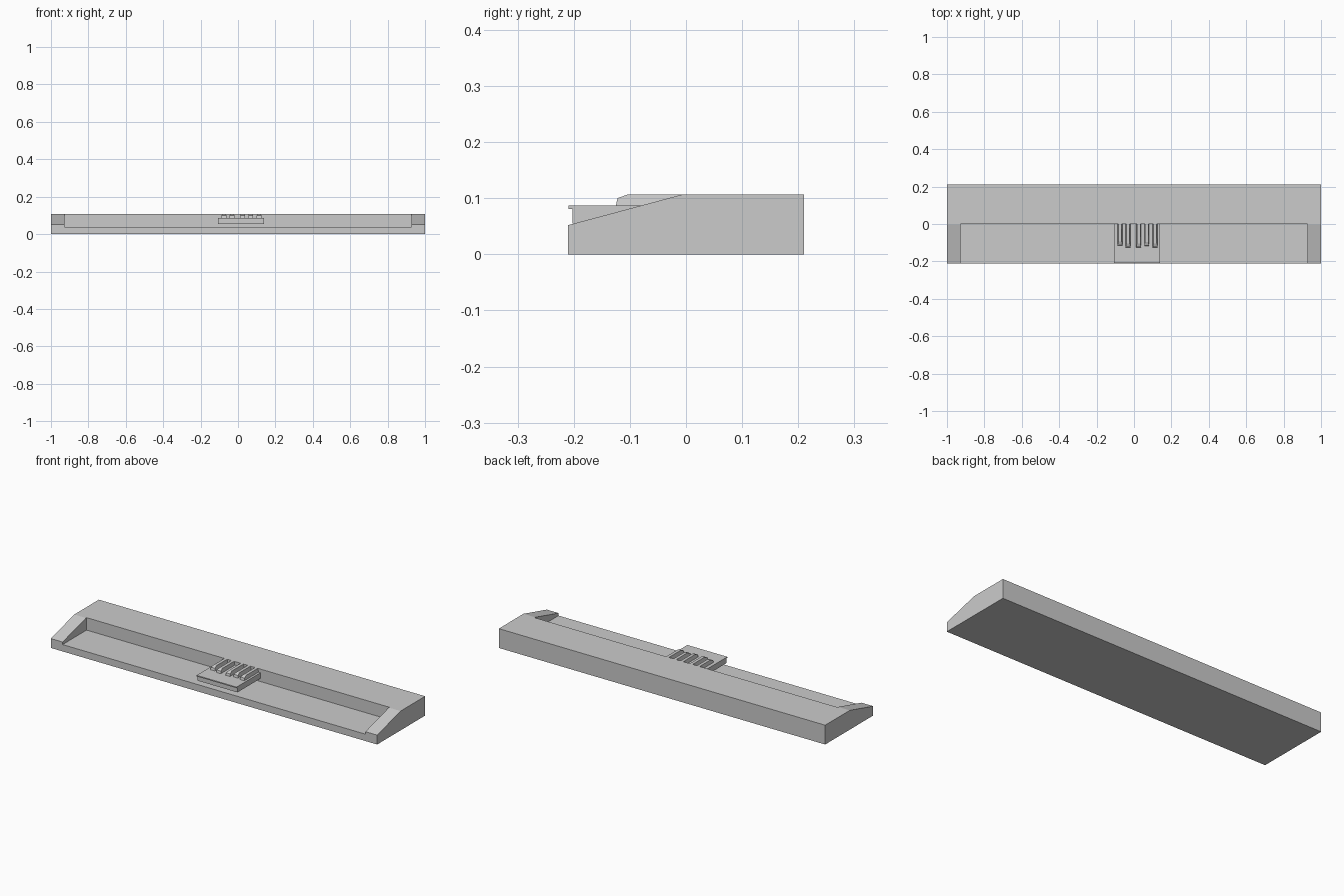
import bpy, bmesh

if "Cube" in bpy.data.objects:
    bpy.data.objects.remove(bpy.data.objects["Cube"])


def extrude_x(name, profile, x0, x1):
    """Extrude a (y, z) outline along x into a closed solid."""
    bm = bmesh.new()
    face = bm.faces.new([bm.verts.new((x0, y, z)) for y, z in profile])
    ext = bmesh.ops.extrude_face_region(bm, geom=[face])
    moved = [v for v in ext["geom"] if isinstance(v, bmesh.types.BMVert)]
    bmesh.ops.translate(bm, verts=moved, vec=(x1 - x0, 0, 0))
    bmesh.ops.recalc_face_normals(bm, faces=bm.faces)
    mesh = bpy.data.meshes.new(name)
    bm.to_mesh(mesh)
    bm.free()
    obj = bpy.data.objects.new(name, mesh)
    bpy.context.collection.objects.link(obj)
    return obj


# Long body with sloped front
body = extrude_x("body", [(-0.21, 0), (0.21, 0), (0.21, 0.107),
                          (-0.005, 0.107), (-0.21, 0.052)], -1, 1)

# Open tray cut between the two sloped end cheeks
cutter = extrude_x("tray_cutter", [(-0.3, 0.038), (0, 0.038),
                                   (0, 0.2), (-0.3, 0.2)], -0.928, 0.928)
cut = body.modifiers.new("tray", "BOOLEAN")
cut.operation = "DIFFERENCE"
cut.solver = "EXACT"
cut.object = cutter
bpy.context.view_layer.objects.active = body
bpy.ops.object.modifier_apply(modifier=cut.name)
bpy.data.objects.remove(cutter)

# Raised shelf with a thin front lip
extrude_x("shelf", [(0, 0.055), (0, 0.087), (-0.209, 0.087),
                    (-0.209, 0.081), (-0.202, 0.081), (-0.202, 0.055)], -0.107, 0.138)

# Narrow fingers on the shelf, narrowed towards the top, sloped nose
for i, (x, front) in enumerate([(-0.075, -0.115), (-0.032, -0.125), (0.025, -0.125),
                                (0.068, -0.118), (0.113, -0.125)]):
    finger = extrude_x(f"finger_{i + 1}", [(0, 0.087), (0, 0.107), (front + 0.022, 0.107),
                                           (front + 0.003, 0.1), (front, 0.087)],
                       x - 0.013, x + 0.013)
    for v in finger.data.vertices:
        if v.co.z > 0.105:
            v.co.x = x + (v.co.x - x) * 0.65
